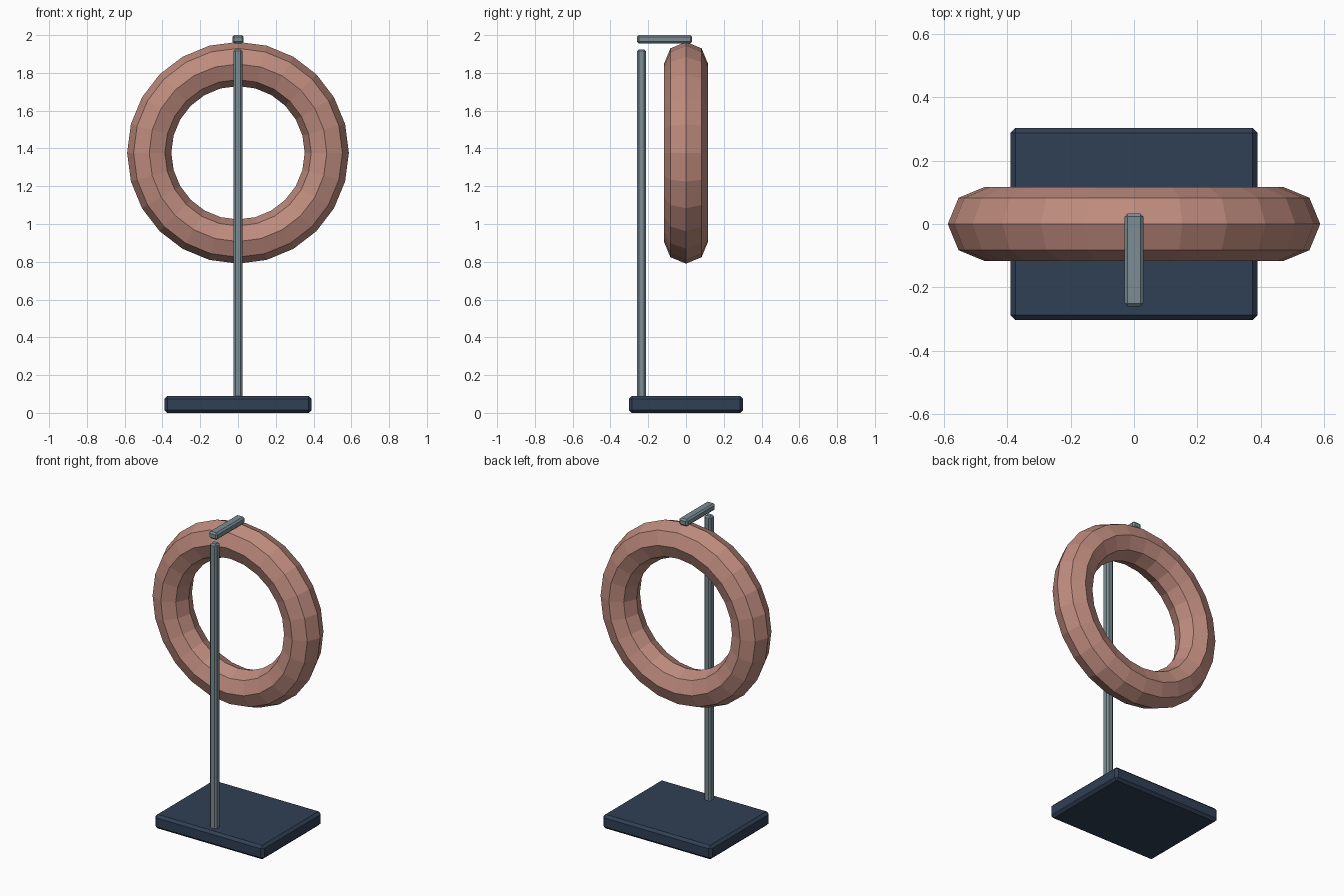
import bpy
from math import pi

if "Cube" in bpy.data.objects:
    bpy.data.objects.remove(bpy.data.objects["Cube"])


def material(name, rgb):
    m = bpy.data.materials.new(name)
    m.diffuse_color = (*rgb, 1)
    m.use_nodes = True
    m.node_tree.nodes["Principled BSDF"].inputs["Base Color"].default_value = m.diffuse_color
    return m


navy = material("navy", (0.03, 0.05, 0.09))
steel = material("steel", (0.20, 0.27, 0.30))
clay = material("clay", (0.52, 0.26, 0.21))


def box(name, lo, hi, chamfer, mat):
    """Chamfered box between two corners."""
    bpy.ops.mesh.primitive_cube_add(size=1, location=[(a + b) / 2 for a, b in zip(lo, hi)])
    o = bpy.context.object
    o.name = name
    o.scale = [b - a for a, b in zip(lo, hi)]
    bpy.ops.object.transform_apply(location=False, rotation=False, scale=True)
    bev = o.modifiers.new("chamfer", 'BEVEL')
    bev.width = chamfer
    bev.segments = 1
    o.data.materials.append(mat)
    return o


# Stand: base plate, upright and hanging arm
box("base", (-0.39, -0.303, 0), (0.39, 0.303, 0.09), 0.016, navy)
box("post", (-0.024, -0.26, 0.08), (0.024, -0.212, 1.925), 0.01, steel)
box("arm", (-0.03, -0.26, 1.955), (0.03, 0.033, 2.0), 0.01, steel)

# Upright ring, octagonal section
bpy.ops.mesh.primitive_torus_add(major_segments=24, minor_segments=8,
                                 major_radius=0.47, minor_radius=0.117,
                                 location=(0, 0, 1.377), rotation=(pi / 2, 0, 0))
ring = bpy.context.object
ring.name = "ring"
bpy.ops.object.shade_flat()
ring.data.materials.append(clay)
